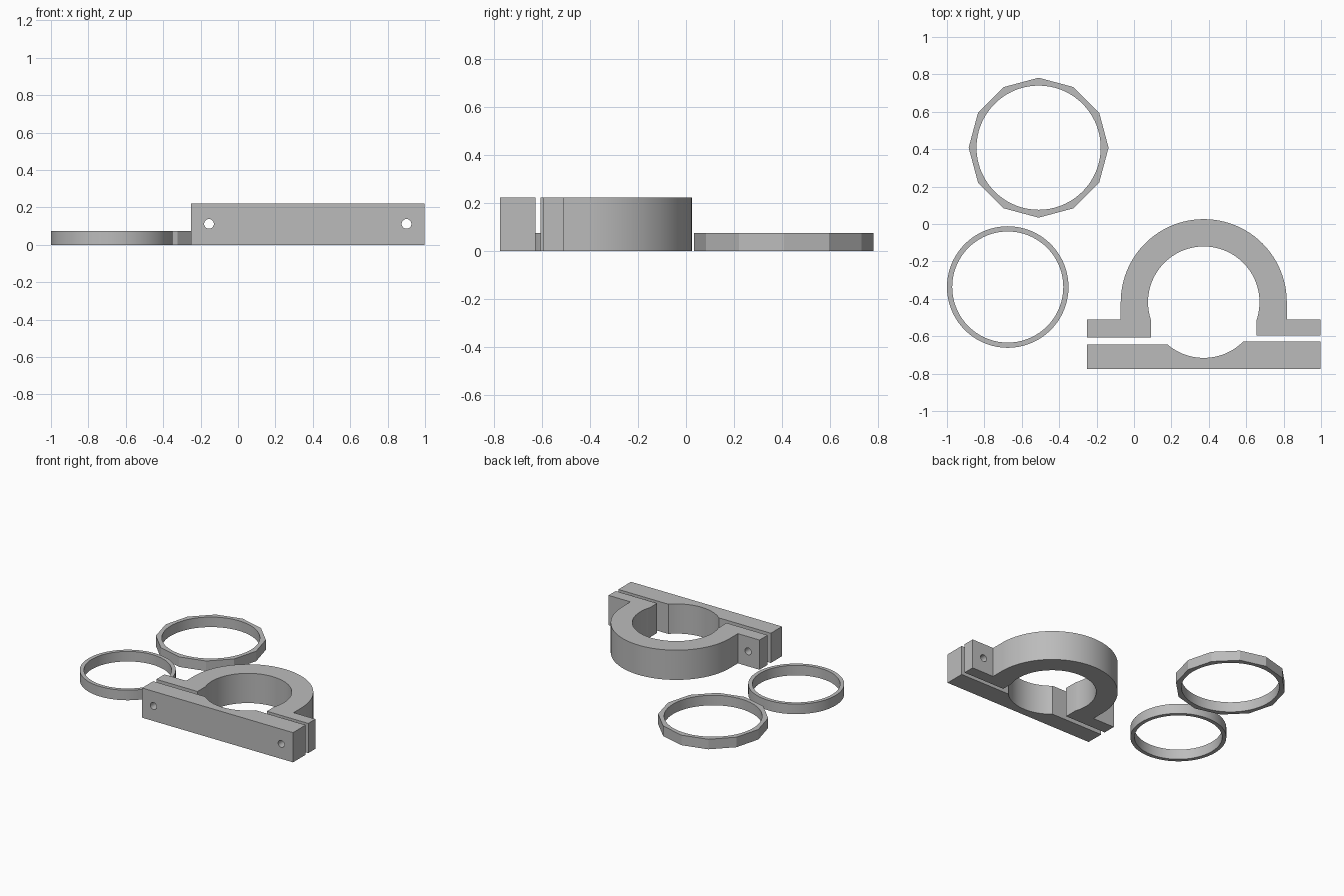
import bpy, bmesh, math

if "Cube" in bpy.data.objects:
    bpy.data.objects.remove(bpy.data.objects["Cube"])

grey = bpy.data.materials.new("plain_grey")
grey.diffuse_color = (0.5, 0.5, 0.5, 1)
grey.use_nodes = True
grey.node_tree.nodes["Principled BSDF"].inputs["Base Color"].default_value = grey.diffuse_color

CX, CY = 0.373, -0.418      # clamp bore centre
R_IN, R_OUT = 0.298, 0.444  # clamp bore and outer radius
HEIGHT = 0.222
RING_H = 0.075


def arc(r, a0, a1, n, cx=CX, cy=CY):
    return [(cx + r * math.cos(a0 + (a1 - a0) * i / n),
             cy + r * math.sin(a0 + (a1 - a0) * i / n)) for i in range(n + 1)]


def finish(name, bm):
    bmesh.ops.recalc_face_normals(bm, faces=bm.faces)
    me = bpy.data.meshes.new(name)
    bm.to_mesh(me)
    bm.free()
    me.materials.append(grey)
    ob = bpy.data.objects.new(name, me)
    bpy.context.collection.objects.link(ob)
    return ob


def smooth(ob):
    bpy.ops.object.select_all(action='DESELECT')
    ob.select_set(True)
    bpy.context.view_layer.objects.active = ob
    bpy.ops.object.shade_smooth_by_angle(angle=math.radians(20))


def extrude_profile(name, pts, h):
    bm = bmesh.new()
    face = bm.faces.new([bm.verts.new((x, y, 0)) for x, y in pts])
    ext = bmesh.ops.extrude_face_region(bm, geom=[face])
    top = [g for g in ext["geom"] if isinstance(g, bmesh.types.BMVert)]
    bmesh.ops.translate(bm, verts=top, vec=(0, 0, h))
    return finish(name, bm)


def ring(name, cx, cy, r_in, r_out, sides):
    """Flat ring with a round bore and an outer wall of the given sides."""
    n = 72
    bm = bmesh.new()
    rows = []
    for i in range(n):
        a = 2 * math.pi * i / n
        step = 2 * math.pi / sides
        off = a % step
        if min(off, step - off) < 1e-6:
            off = 0
        r = r_out * math.cos(step / 2) / math.cos(off - step / 2)
        rows.append([bm.verts.new((cx + q * math.cos(a), cy + q * math.sin(a), z))
                     for q, z in ((r_in, 0), (r, 0), (r, RING_H), (r_in, RING_H))])
    for i in range(n):
        a, b = rows[i], rows[(i + 1) % n]
        for k in range(4):
            m = (k + 1) % 4
            bm.faces.new((a[k], b[k], b[m], a[m]))
    smooth(finish(name, bm))


# Spacer rings
ring("faceted_ring", -0.51, 0.408, 0.332, 0.374, 12)
ring("round_ring", -0.675, -0.337, 0.297, 0.325, 72)

# Clamp arch with two bolt flanges
X0, X1, Y_FL = -0.25, 0.998, -0.511
a_in = math.asin((Y_FL - CY) / R_IN)
outer = arc(R_OUT, 0, math.pi, 48)
inner = arc(R_IN, math.pi - a_in, a_in, 56)
arch = extrude_profile("clamp_arch", outer + [
    (CX - R_OUT, Y_FL), (X0, Y_FL), (X0, -0.607), (inner[0][0], -0.607)]
    + inner + [(inner[-1][0], -0.596), (X1, -0.596), (X1, Y_FL),
               (CX + R_OUT, Y_FL)], HEIGHT)

# Clamp plate with shallow bore recess
YL, YR, YB = -0.644, -0.627, -0.776
a_l = math.pi - math.asin((YL - CY) / R_IN)
a_r = 2 * math.pi + math.asin((YR - CY) / R_IN)
plate = extrude_profile("clamp_plate", [(X0, YB), (X0, YL)]
                        + arc(R_IN, a_l, a_r, 20)
                        + [(X1, YR), (X1, YB)], HEIGHT)

# Bolt holes through flanges and plate
for x in (-0.155, 0.901):
    bpy.ops.mesh.primitive_cylinder_add(vertices=32, radius=0.026, depth=0.6,
                                        location=(x, -0.64, 0.112),
                                        rotation=(math.pi / 2, 0, 0))
    cutter = bpy.context.object
    cutter.name = "bolt_hole_cutter"
    cutter.data.materials.append(grey)
    for ob in (arch, plate):
        bpy.context.view_layer.objects.active = ob
        mod = ob.modifiers.new("bolt_hole", 'BOOLEAN')
        mod.operation = 'DIFFERENCE'
        mod.solver = 'EXACT'
        mod.object = cutter
        bpy.ops.object.modifier_apply(modifier=mod.name)
    bpy.data.objects.remove(cutter)

for ob in (arch, plate):
    smooth(ob)
